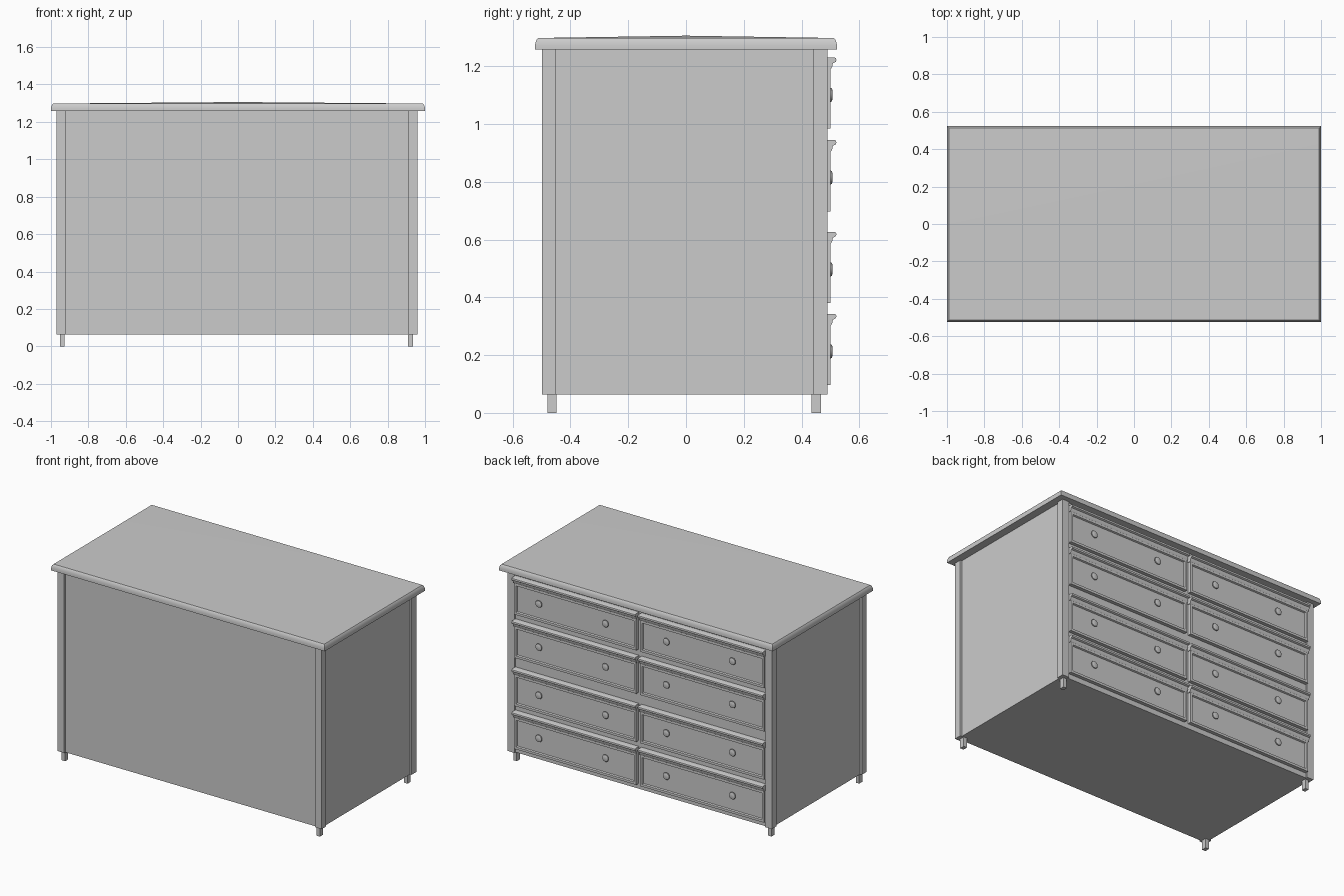
import bpy, bmesh, math
from mathutils import Matrix

if "Cube" in bpy.data.objects:
    bpy.data.objects.remove(bpy.data.objects["Cube"])


def finish(name, bm, smooth=False):
    bmesh.ops.recalc_face_normals(bm, faces=bm.faces)
    me = bpy.data.meshes.new(name)
    bm.to_mesh(me)
    bm.free()
    ob = bpy.data.objects.new(name, me)
    bpy.context.collection.objects.link(ob)
    if smooth:
        bpy.ops.object.select_all(action='DESELECT')
        ob.select_set(True)
        bpy.context.view_layer.objects.active = ob
        bpy.ops.object.shade_smooth_by_angle(angle=math.radians(40))
    return ob


def box_bm(x0, x1, y0, y1, z0, z1):
    bm = bmesh.new()
    m = Matrix.Translation(((x0 + x1) / 2, (y0 + y1) / 2, (z0 + z1) / 2))
    m = m @ Matrix.Diagonal((x1 - x0, y1 - y0, z1 - z0, 1))
    bmesh.ops.create_cube(bm, size=1, matrix=m)
    return bm


def box(name, *b):
    return finish(name, box_bm(*b))


# Carcass, slightly recessed between the corner posts
X0, X1, Y0, Y1, Z0, Z1 = -0.97, 0.96, -0.498, 0.49, 0.063, 1.258
R, P = 0.012, 0.048
box("carcass", X0 + R, X1 - R, Y0 + R, Y1 - R, Z0, Z1)

# Corner posts and feet
for sx, ax in (("left", X0), ("right", X1 - P)):
    for sy, ay in (("front", Y0), ("back", Y1 - P)):
        box(f"{sy}_{sx}_post", ax, ax + P, ay, ay + P, Z0, Z1)
        fx = -0.952 if sx == "left" else 0.91
        fy = -0.48 if sy == "front" else 0.435
        box(f"{sy}_{sx}_foot", fx, fx + 0.025, fy, fy + 0.032, 0, Z0)

# Table top: rounded edge built from stacked rings, faintly crowned
bm = bmesh.new()
rings = []
for inset, z in ((0, 1.258), (0, 1.272), (0.002, 1.282), (0.005, 1.291), (0.011, 1.298)):
    hx, hy = 1.0 - inset, 0.523 - inset
    rings.append([bm.verts.new((sx * hx, sy * hy, z))
                  for sx, sy in ((-1, -1), (1, -1), (1, 1), (-1, 1))])
bm.faces.new(rings[0])
for a, b in zip(rings, rings[1:]):
    for i in range(4):
        j = (i + 1) % 4
        bm.faces.new((a[i], a[j], b[j], b[i]))
crown = bm.verts.new((0, 0, 1.306))
for i in range(4):
    bm.faces.new((rings[-1][i], rings[-1][(i + 1) % 4], crown))
finish("table_top", bm, True)


def drawer_front(name, x0, x1, z0, z1):
    # Board with a bevelled, sunken centre panel
    bm = box_bm(x0, x1, 0.465, 0.501, z0, z1 - 0.01)
    face = max(bm.faces, key=lambda f: f.calc_center_median().y)
    bmesh.ops.inset_region(bm, faces=[face], thickness=0.022)
    bmesh.ops.inset_region(bm, faces=[face], thickness=0.006, depth=-0.009)
    finish(name, bm)


def lip(name, x0, x1, z):
    # Moulded lip along the top of the drawer
    prof = [(0.465, 0), (0.513, 0), (0.519, -0.003), (0.521, -0.009), (0.519, -0.015),
            (0.514, -0.018), (0.509, -0.020), (0.507, -0.026), (0.506, -0.034),
            (0.501, -0.041), (0.465, -0.041)]
    bm = bmesh.new()
    f = bm.faces.new([bm.verts.new((x0, y, z + d)) for y, d in prof])
    ext = bmesh.ops.extrude_face_region(bm, geom=[f], use_keep_orig=True)
    for v in ext["geom"]:
        if isinstance(v, bmesh.types.BMVert):
            v.co.x = x1
    finish(name, bm, True)


def knob(name, x, z, n=16):
    # Turned round knob
    bm = bmesh.new()
    rows = []
    for r, y in ((0.011, 0.488), (0.012, 0.495), (0.022, 0.498), (0.024, 0.501),
                 (0.022, 0.505), (0.013, 0.508)):
        rows.append([bm.verts.new((x + r * math.cos(2 * math.pi * i / n), y,
                                   z + r * math.sin(2 * math.pi * i / n))) for i in range(n)])
    for a, b in zip(rows, rows[1:]):
        for i in range(n):
            j = (i + 1) % n
            bm.faces.new((a[i], a[j], b[j], b[i]))
    bm.faces.new(rows[0])
    bm.faces.new(rows[-1])
    finish(name, bm, True)


# Two columns of four drawers on the back side
columns = (("left", -0.92, -0.015, (-0.69, -0.207)), ("right", 0.013, 0.907, (0.238, 0.725)))
tops = (0.343, 0.627, 0.945, 1.231)
for side, x0, x1, knobs in columns:
    for n, top in enumerate(tops, 1):
        tag = f"{side}_{n}"
        drawer_front(f"drawer_front_{tag}", x0, x1, top - 0.247, top - 0.03)
        lip(f"drawer_lip_{tag}", x0 - 0.004, x1 + 0.004, top)
        for k, kx in enumerate(knobs, 1):
            knob(f"drawer_knob_{tag}_{k}", kx, top - 0.13)
